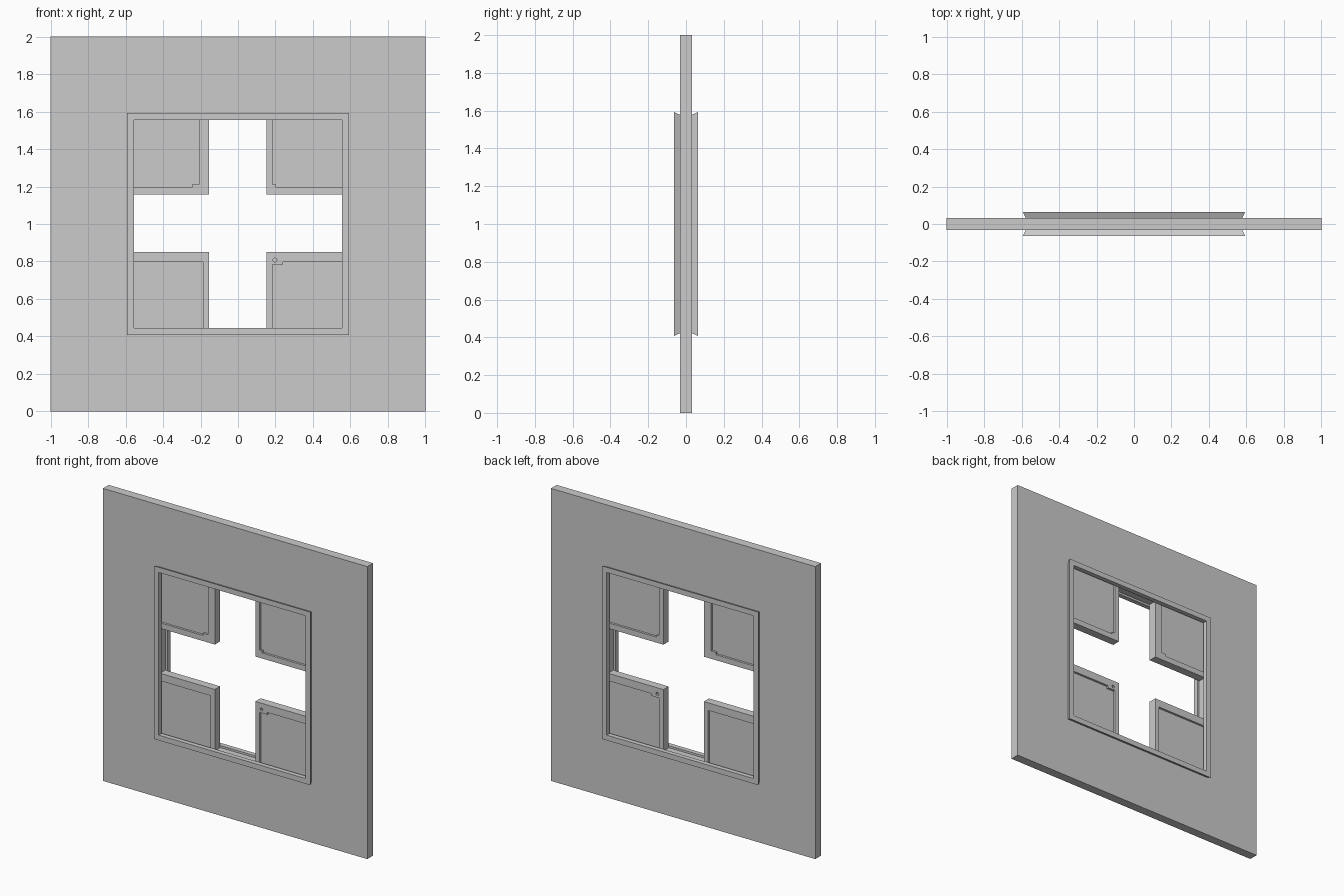
import bpy, bmesh

if "Cube" in bpy.data.objects:
    bpy.data.objects.remove(bpy.data.objects["Cube"])

CZ = 1.0     # height of the opening's centre
HOLE = 0.57  # half size of the hole in the wall


def finish(name, bm):
    bmesh.ops.recalc_face_normals(bm, faces=bm.faces)
    mesh = bpy.data.meshes.new(name)
    bm.to_mesh(mesh)
    bm.free()
    ob = bpy.data.objects.new(name, mesh)
    bpy.context.collection.objects.link(ob)
    return ob


def square_ring(name, profile):
    """Sweep a (half size, y) profile around a mitred square."""
    bm = bmesh.new()
    loops = [[bm.verts.new((sx * r, y, CZ + sz * r)) for r, y in profile]
             for sx, sz in ((-1, -1), (1, -1), (1, 1), (-1, 1))]
    n = len(profile)
    for i in range(4):
        a, b = loops[i], loops[(i + 1) % 4]
        for j in range(n):
            k = (j + 1) % n
            bm.faces.new((a[j], a[k], b[k], b[j]))
    return finish(name, bm)


def prism(name, points, y0, y1):
    """Extrude an (x, z) outline from y0 to y1."""
    bm = bmesh.new()
    face = bm.faces.new([bm.verts.new((x, y0, z)) for x, z in points])
    ext = bmesh.ops.extrude_face_region(bm, geom=[face])
    verts = [v for v in ext["geom"] if isinstance(v, bmesh.types.BMVert)]
    bmesh.ops.translate(bm, verts=verts, vec=(0, y1 - y0, 0))
    return finish(name, bm)


# Wall with its square opening
square_ring("wall", [(1, -0.031), (1, 0.031), (HOLE, 0.031), (HOLE, -0.031)])

# Flared trim on both faces
for name, s in (("front_trim", -1), ("back_trim", 1)):
    square_ring(name, [(0.578, 0.031 * s), (0.592, 0.063 * s),
                       (0.556, 0.063 * s), (0.556, 0.031 * s)])

# Corner panels: sides, cross edge x/z, pane edge x/z, optional notch x/z
corners = {
    "upper_left": (-1, 1, -0.155, 1.157, -0.208, 1.195, (-0.245, 1.21)),
    "upper_right": (1, 1, 0.151, 1.157, 0.183, 1.195, (0.203, 1.21)),
    "lower_left": (-1, -1, -0.155, 0.85, -0.187, 0.798, None),
    "lower_right": (1, -1, 0.151, 0.85, 0.183, 0.798, (0.24, 0.783)),
}
borders = {}
for name, (sx, sz, x0, z0, x1, z1, notch) in corners.items():
    ex, ez = sx * HOLE, CZ + sz * HOLE
    inner = [(x1, z1)]
    if notch:
        nx, nz = notch
        inner = [(nx, z1), (nx, nz), (x1, nz)]
    borders[name] = prism(name + "_border",
                          [(x0, z0), (ex, z0), (ex, z1), *inner, (x1, ez), (x0, ez)],
                          -0.028, 0.028)
    # Recessed pane, tucked slightly into the border
    px, pz = x1 - sx * 0.005, z1 - sz * 0.005
    prism(name + "_pane", [(px, pz), (ex, pz), (ex, ez), (px, ez)], -0.013, 0.013)

# Small latch recess on both faces of the lower right border
for s in (-1, 1):
    bpy.ops.mesh.primitive_cylinder_add(vertices=8, radius=0.011, depth=0.03,
                                        location=(0.197, s * 0.028, 0.808),
                                        rotation=(1.5708, 0, 0))
    cutter = bpy.context.object
    cutter.name = "latch_cutter"
    cutter.hide_render = True
    cutter.hide_set(True)
    mod = borders["lower_right"].modifiers.new("latch_recess", "BOOLEAN")
    mod.operation = "DIFFERENCE"
    mod.solver = "EXACT"
    mod.object = cutter
